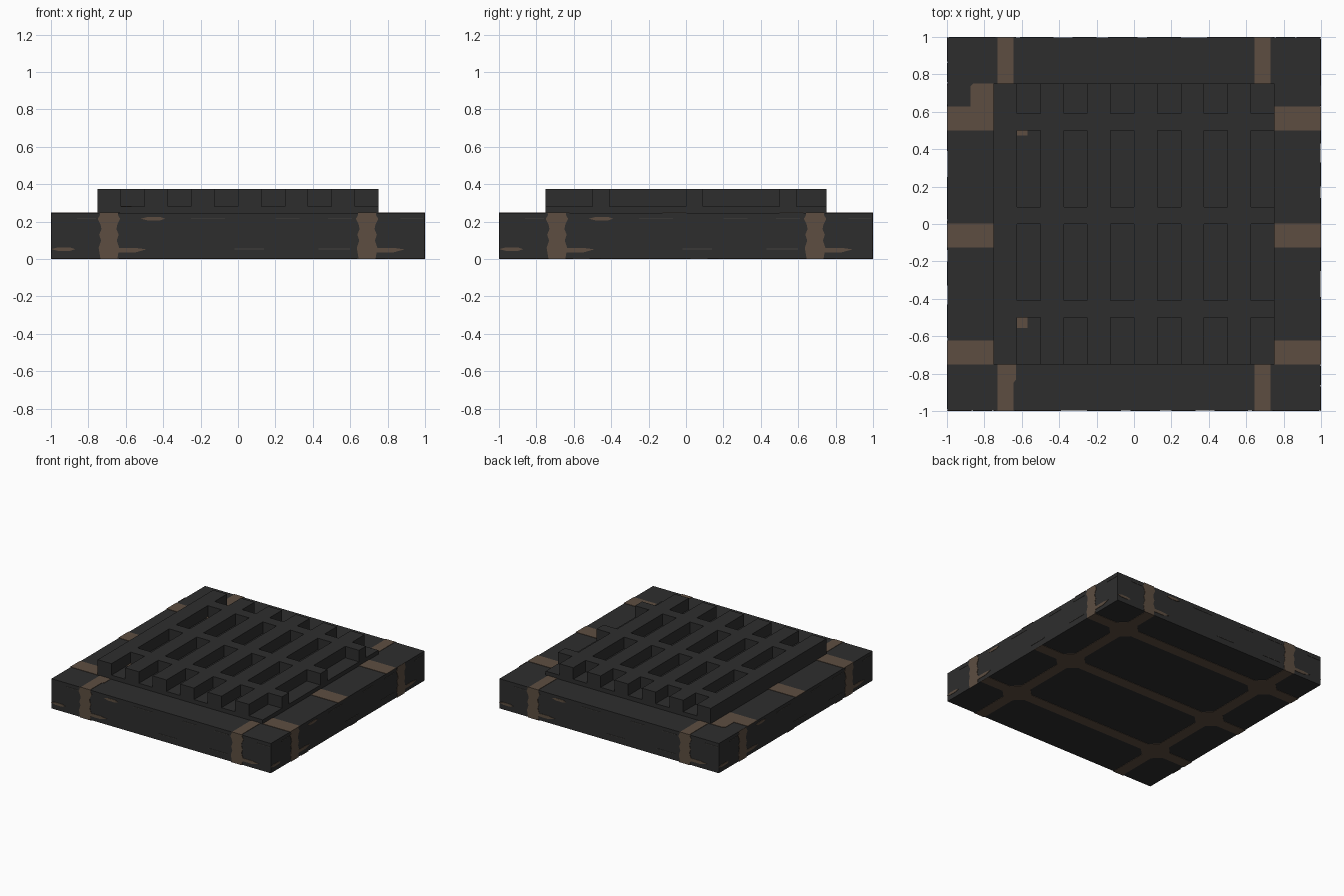
import bpy, bmesh
from math import pi
from mathutils import Matrix, Vector

cube = bpy.data.objects.get("Cube")
if cube:
    bpy.data.objects.remove(cube)

T = 0.003        # thickness of the painted plates
RIM = 0.25       # top of the base
FLOOR = 0.281    # floor of the grille
TOP = 0.375


def material(name, rgb):
    m = bpy.data.materials.new(name)
    m.use_nodes = True
    m.diffuse_color = (*rgb, 1)
    bsdf = m.node_tree.nodes["Principled BSDF"]
    bsdf.inputs["Base Color"].default_value = (*rgb, 1)
    bsdf.inputs["Roughness"].default_value = 0.8
    return m


dark = material("charcoal", (0.027, 0.027, 0.027))
brown = material("rust brown", (0.11, 0.076, 0.053))
grey = material("scratch grey", (0.06, 0.057, 0.052))


def finish(name, bm, mat):
    bmesh.ops.recalc_face_normals(bm, faces=bm.faces)
    mesh = bpy.data.meshes.new(name)
    bm.to_mesh(mesh)
    bm.free()
    mesh.materials.append(mat)
    ob = bpy.data.objects.new(name, mesh)
    bpy.context.collection.objects.link(ob)
    return ob


def add_box(bm, x0, x1, y0, y1, z0, z1):
    size = Matrix.Diagonal((x1 - x0, y1 - y0, z1 - z0, 1))
    mid = Matrix.Translation(((x0 + x1) / 2, (y0 + y1) / 2, (z0 + z1) / 2))
    bmesh.ops.create_cube(bm, size=1, matrix=mid @ size)


def boxes(name, mat, items):
    bm = bmesh.new()
    for item in items:
        add_box(bm, *item)
    return finish(name, bm, mat)


def plates(name, mat, outlines, place):
    """Thin plates from flat outlines; place maps (a, b, depth) to space."""
    bm = bmesh.new()
    for pts in outlines:
        face = bm.faces.new([bm.verts.new(place(a, b, 0)) for a, b in pts])
        ext = bmesh.ops.extrude_face_region(bm, geom=[face])
        shift = place(0, 0, T) - place(0, 0, 0)
        bmesh.ops.translate(bm, vec=shift, verts=[
            v for v in ext["geom"] if isinstance(v, bmesh.types.BMVert)])
    return finish(name, bm, mat)


def rect(a0, a1, b0, b1):
    return [(a0, b0), (a1, b0), (a1, b1), (a0, b1)]


# Base and grille floor
boxes("base", dark, [(T - 1, 1 - T, T - 1, 1 - T, T, RIM - T)])
boxes("grille_floor", dark, [(-0.75, 0.75, -0.75, 0.75, RIM - T, FLOOR)])

# Grille: long bars, joined by short cross pieces
starts = [-0.75 + 0.25 * i for i in range(6)]
boxes("long_bars", dark,
      [(x, x + 0.125, -0.75, 0.75, FLOOR, TOP) for x in starts])
boxes("cross_bars", dark,
      [(x + 0.125, x + 0.25, y, y + 0.09, FLOOR, TOP)
       for x in starts for y in (-0.5, 0, 0.5)])

# Bands on the rim
rim = []
for y in (-0.75, -0.125, 0.5):
    rim += [rect(-1, -0.75, y, y + 0.128), rect(0.75, 1, y, y + 0.128)]
rim += [rect(x, x + 0.085, y, y + 0.25)
        for x in (-0.73, 0.645) for y in (-1, 0.75)]
rim.append([(-0.875, 0.628), (-0.75, 0.628), (-0.75, 0.75),
            (-0.86, 0.75), (-0.875, 0.735)])
rim.append([(-0.645, -0.85), (-0.63, -0.83), (-0.63, -0.75), (-0.645, -0.75)])
plates("rim_bands", brown, rim, lambda a, b, d: Vector((a, b, RIM - d)))

# Rust patches inside two pockets
plates("pocket_patches", brown,
       [rect(-0.625, -0.57, 0.472, 0.5), rect(-0.625, -0.57, -0.555, -0.5)],
       lambda a, b, d: Vector((a, b, FLOOR + d)))

# Bands under the base, with filleted crossings
W, F = 0.045, 0.06
columns, rows = (-0.68, 0.68), (-0.56, 0.07, 0.69)
under = [rect(x - W, x + W, -1, 1) for x in columns]
for y in rows:
    for x0, x1 in ((-1, -0.68 - W), (-0.68 + W, 0.68 - W), (0.68 + W, 1)):
        under.append(rect(x0, x1, y - W, y + W))
    for x in columns:
        for sx in (-1, 1):
            for sy in (-1, 1):
                cx, cy = x + sx * W, y + sy * W
                under.append([(cx, cy), (cx + sx * F, cy), (cx, cy + sy * F)])
plates("underside_bands", brown, under, lambda a, b, d: Vector((a, b, d)))

# Side walls: ragged bands, smears and scratches, the same on all four sides
ragged = [(0, 0.045), (0.06, 0.055), (0.1, 0.042), (0.13, 0.052), (0.16, 0.04),
          (0.185, 0.045), (0.215, 0.06), (0.235, 0.048), (RIM, 0.05)]
wall = []
for c in (-0.69, 0.69):
    wall.append([(c + w, z) for z, w in ragged]
                + [(c - w, z) for z, w in reversed(ragged)])
    wall.append([(c + 0.05, 0.035), (c + 0.14, 0.035), (c + 0.2, 0.052),
                 (c + 0.14, 0.06), (c + 0.05, 0.06)])
for a0, a1, z in ((-1, -0.87, 0.053), (-0.52, -0.39, 0.216)):
    wall.append([(a0, z), (a0 + 0.04, z - 0.01), (a1 - 0.03, z - 0.01),
                 (a1, z), (a1 - 0.03, z + 0.01), (a0 + 0.04, z + 0.01)])
high = [(-0.86, -0.76), (-0.25, -0.07), (0.2, 0.33), (0.48, 0.61), (0.87, 0.99)]
low = [(-0.02, 0.14), (0.43, 0.6)]
scratches = [rect(a, b, z, z + 0.005)
             for z, spans in ((0.213, high), (0.052, low)) for a, b in spans]
for i, side in enumerate(("front", "right", "back", "left")):
    turn = Matrix.Rotation(i * pi / 2, 3, "Z")

    def place(a, z, d, turn=turn):
        return turn @ Vector((a, d - 1, z))

    plates(side + "_wall_bands", brown, wall, place)
    plates(side + "_wall_scratches", grey, scratches, place)
